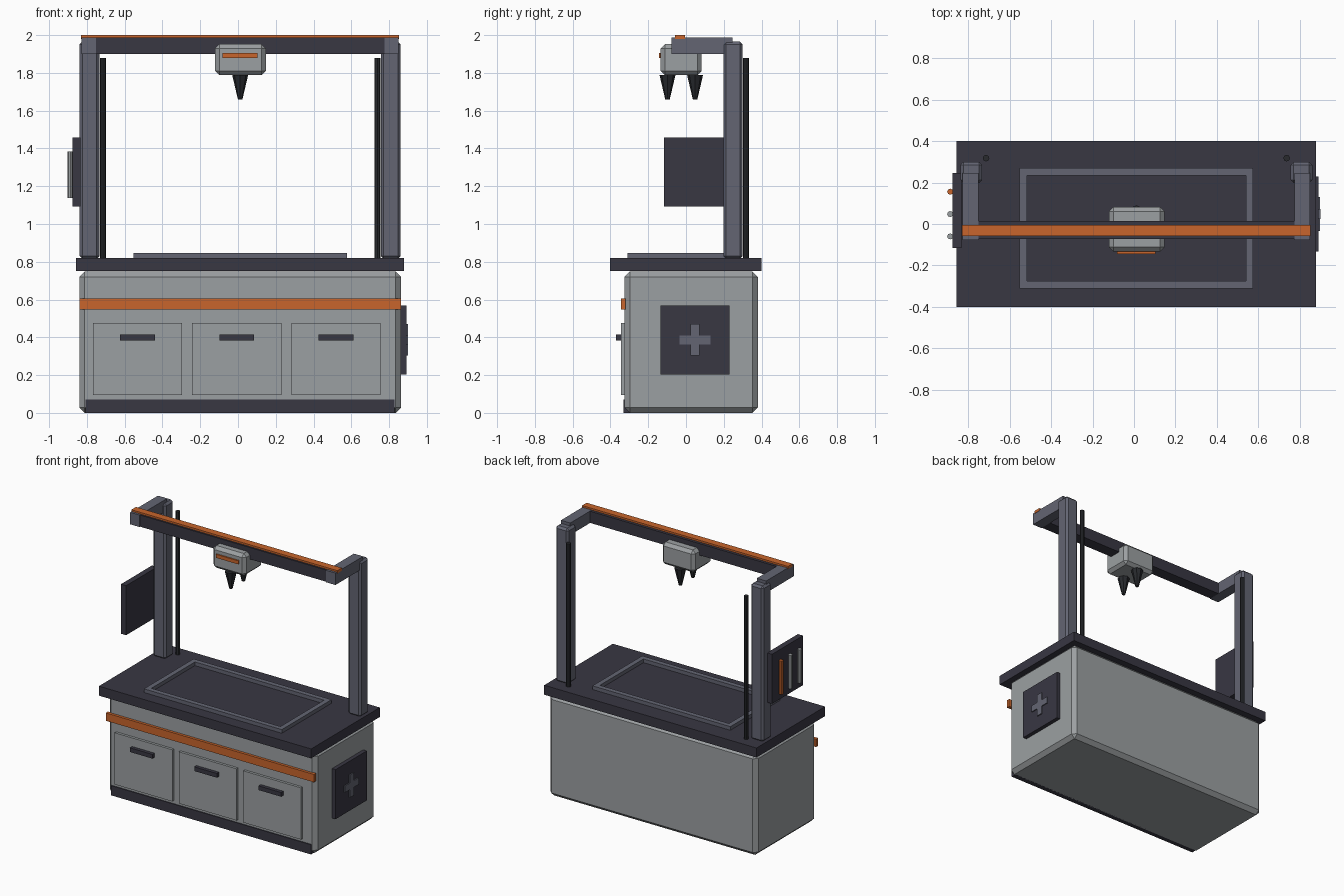
import bpy, bmesh
from mathutils import Matrix

if "Cube" in bpy.data.objects:
    bpy.data.objects.remove(bpy.data.objects["Cube"])


def material(name, rgb):
    m = bpy.data.materials.new(name)
    m.diffuse_color = (*rgb, 1)
    m.use_nodes = True
    m.node_tree.nodes["Principled BSDF"].inputs["Base Color"].default_value = m.diffuse_color
    return m


LIGHT = material("light grey", (0.33, 0.35, 0.36))
STEEL = material("steel grey", (0.125, 0.13, 0.17))
DARK = material("dark slate", (0.04, 0.038, 0.055))
BLACK = material("near black", (0.021, 0.023, 0.027))
ORANGE = material("orange", (0.58, 0.13, 0.025))


def finish(name, bm, mat):
    me = bpy.data.meshes.new(name)
    bm.to_mesh(me)
    bm.free()
    me.materials.append(mat)
    ob = bpy.data.objects.new(name, me)
    bpy.context.collection.objects.link(ob)
    return ob


def box(name, x, y, z, mat, bevel=0):
    """Box from (min, max) ranges, with an optional flat chamfer."""
    bm = bmesh.new()
    bmesh.ops.create_cube(bm, size=1)
    for v in bm.verts:
        for i, (a, b) in enumerate((x, y, z)):
            v.co[i] = (a + b) / 2 + v.co[i] * (b - a)
    if bevel:
        bmesh.ops.bevel(bm, geom=bm.edges[:], offset=bevel, segments=1, affect='EDGES')
    return finish(name, bm, mat)


def cone(name, x, y, z, r_low, r_high, mat, sides=8):
    bm = bmesh.new()
    bmesh.ops.create_cone(bm, cap_ends=True, segments=sides, radius1=r_low, radius2=r_high,
                          depth=z[1] - z[0],
                          matrix=Matrix.Translation((x, y, (z[0] + z[1]) / 2)))
    return finish(name, bm, mat)


CX = 0.0115  # centre line of the bench

# Cabinet and worktop
box("cabinet", (CX - 0.851, CX + 0.851), (-0.325, 0.38), (0, 0.748), LIGHT, 0.028)
box("worktop", (CX - 0.868, CX + 0.868), (-0.402, 0.4), (0.75, 0.82), DARK)
box("kick_plate", (CX - 0.818, CX + 0.818), (-0.332, -0.29), (0, 0.072), DARK)
box("front_stripe", (CX - 0.851, CX + 0.851), (-0.345, -0.32), (0.547, 0.605), ORANGE)

# Drawers with handles
for i in (-1, 0, 1):
    c = CX - 0.018 + i * 0.526
    box("drawer_front", (c - 0.236, c + 0.236), (-0.344, -0.32), (0.095, 0.477), LIGHT)
    box("drawer_handle", (c - 0.092, c + 0.092), (-0.37, -0.343), (0.383, 0.414), DARK)

# Raised frame on the worktop
X0, X1, Y0, Y1, W = -0.552, 0.576, -0.311, 0.27, 0.036
for s, x, y in (("front", (X0, X1), (Y0, Y0 + W)), ("back", (X0, X1), (Y1 - W, Y1)),
                ("left", (X0, X0 + W), (Y0 + W, Y1 - W)),
                ("right", (X1 - W, X1), (Y0 + W, Y1 - W))):
    box("work_frame_" + s, x, y, (0.815, 0.847), STEEL)

# Posts, arms and rods on both sides
for side, s in (("left", -1), ("right", 1)):
    def span(a, b):
        return tuple(sorted((CX + s * a, CX + s * b)))
    box(side + "_post", span(0.745, 0.85), (0.198, 0.3), (0.815, 1.966), STEEL, 0.015)
    box(side + "_arm", span(0.763, 0.839), (-0.077, 0.246), (1.9, 1.988), STEEL)
    cone(side + "_rod", CX + s * 0.726, 0.318, (0.815, 1.878), 0.016, 0.016, BLACK)

# Overhead beam and its stripe
box("beam", (CX - 0.83, CX + 0.83), (-0.072, 0.015), (1.901, 1.987), DARK)
box("beam_stripe", (CX - 0.842, CX + 0.842), (-0.059, -0.006), (1.98, 2.0), ORANGE)

# Tool head with two nozzles
box("tool_head", (-0.121, 0.147), (-0.134, 0.083), (1.788, 1.952), LIGHT, 0.022)
box("head_stripe", (-0.081, 0.103), (-0.144, -0.13), (1.878, 1.904), ORANGE)
for y in (-0.098, 0.048):
    cone("nozzle", CX, y, (1.66, 1.788), 0.012, 0.042, BLACK)

# Side panel with plus sign on the right
box("side_panel", (0.855, 0.892), (-0.134, 0.23), (0.202, 0.568), DARK)
box("plus_upright", (0.885, 0.9), (0.024, 0.072), (0.303, 0.47), STEEL)
box("plus_bar", (0.885, 0.8995), (-0.034, 0.13), (0.362, 0.411), STEEL)

# Tool board with three upright bars on the left
box("tool_board", (-0.876, -0.834), (-0.116, 0.246), (1.093, 1.459), DARK)
for y, mat in ((0.156, ORANGE), (0.048, LIGHT), (-0.06, LIGHT)):
    cone("tool_bar", -0.888, y, (1.137, 1.385), 0.0145, 0.0145, mat)
